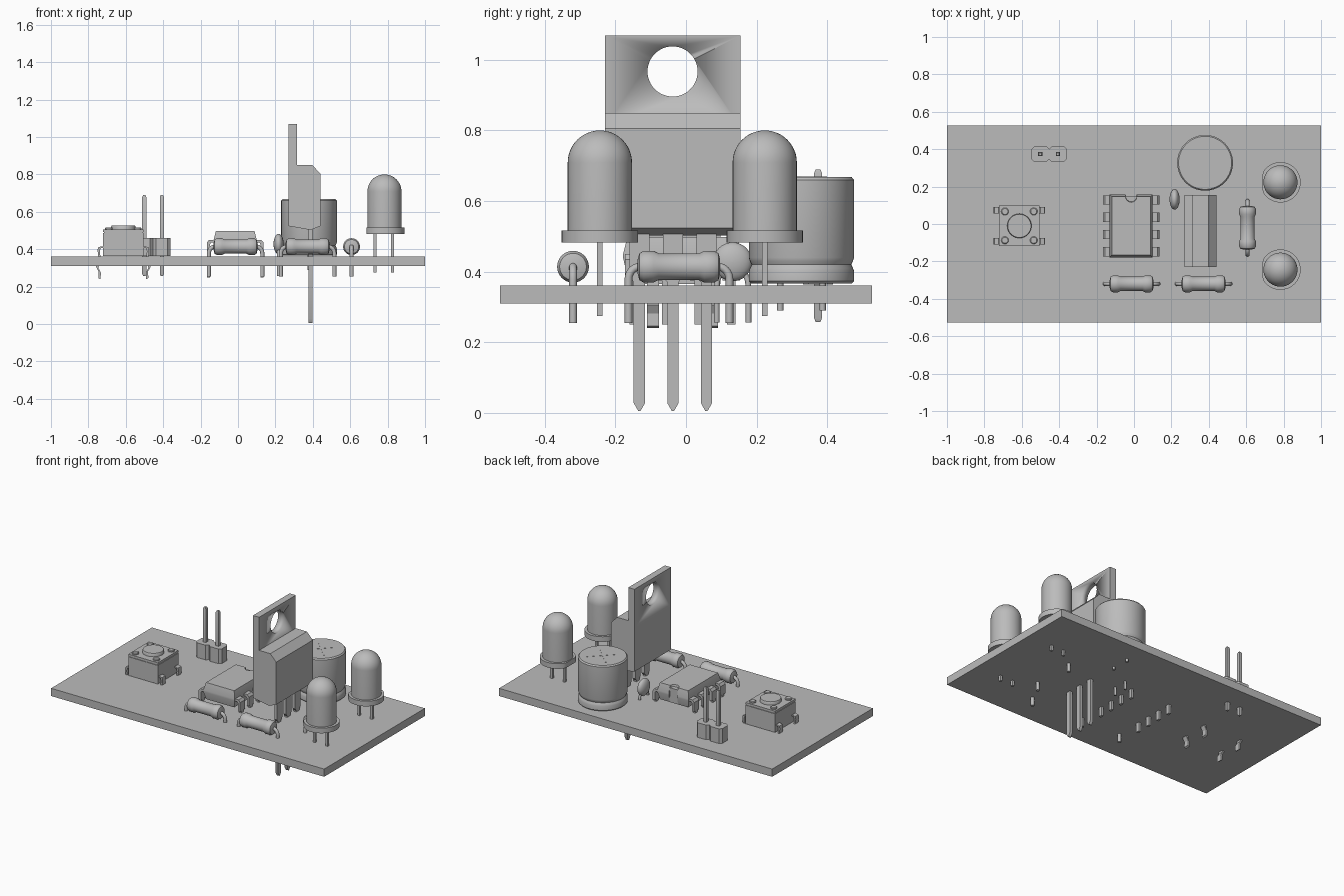
import bpy, bmesh, math
from mathutils import Vector, Matrix

if "Cube" in bpy.data.objects:
    bpy.data.objects.remove(bpy.data.objects["Cube"])

grey = bpy.data.materials.new("plain grey")
grey.use_nodes = True
grey.diffuse_color = (0.5, 0.5, 0.5, 1)
grey.node_tree.nodes["Principled BSDF"].inputs["Base Color"].default_value = (0.5, 0.5, 0.5, 1)

TOP = 0.361      # board upper surface
AXES = {"x": Matrix.Rotation(math.pi / 2, 4, "Y"), "y": Matrix.Rotation(-math.pi / 2, 4, "X"),
        "z": Matrix.Identity(4)}


def finish(name, bm):
    bmesh.ops.recalc_face_normals(bm, faces=bm.faces)
    mesh = bpy.data.meshes.new(name)
    bm.to_mesh(mesh)
    bm.free()
    mesh.materials.append(grey)
    obj = bpy.data.objects.new(name, mesh)
    bpy.context.collection.objects.link(obj)
    bpy.ops.object.select_all(action="DESELECT")
    obj.select_set(True)
    bpy.context.view_layer.objects.active = obj
    bpy.ops.object.shade_smooth_by_angle(angle=math.radians(32))
    return obj


def loft(name, rings):
    """Skin a list of equal-length point rings and cap both ends."""
    bm = bmesh.new()
    loops = [[bm.verts.new(p) for p in ring] for ring in rings]
    for a, b in zip(loops, loops[1:]):
        for i in range(len(a)):
            j = (i + 1) % len(a)
            bm.faces.new((a[i], a[j], b[j], b[i]))
    bm.faces.new(loops[0])
    bm.faces.new(loops[-1])
    return finish(name, bm)


def box(name, x, y, z):
    rect = [(x[0], y[0]), (x[1], y[0]), (x[1], y[1]), (x[0], y[1])]
    return loft(name, [[(*p, h) for p in rect] for h in z])


def lathe(name, profile, at, axis="z", sides=40):
    """Revolve (radius, height) pairs about an axis."""
    turn = Matrix.Translation(at) @ AXES[axis]
    ring = [2 * math.pi * i / sides for i in range(sides)]
    return loft(name, [[turn @ Vector((r * math.cos(a), r * math.sin(a), h)) for a in ring]
                       for r, h in profile])


def plate(name, outline, y):
    """Extrude an x-z outline between two y values."""
    return loft(name, [[(px, d, pz) for px, pz in outline] for d in y])


def pin(name, x, y, low, high, w=0.011):
    """Square pin with tapered tips."""
    def ring(s, z):
        return [(x + i * s, y + j * s, z) for i, j in ((-1, -1), (1, -1), (1, 1), (-1, 1))]
    t = w * 0.6
    return loft(name, [ring(t, low), ring(w, low + w), ring(w, high - w), ring(t, high)])


def wire(name, path, radius=0.011, sides=12):
    """Round wire swept along a path."""
    pts = [Vector(p) for p in path]
    rings = []
    for i, p in enumerate(pts):
        d = (pts[min(i + 1, len(pts) - 1)] - pts[max(i - 1, 0)]).normalized()
        q = d.to_track_quat("Z", "Y") if abs(d.z) < 0 else Vector((0, 0, -1)).rotation_difference(d)
        rings.append([p + q @ Vector((radius * math.cos(a), radius * math.sin(a), 0))
                      for a in (2 * math.pi * k / sides for k in range(sides))])
    return loft(name, rings)


# Circuit board
box("circuit_board", (-1, 1), (-0.527, 0.527), (0.31, TOP))

# Lamps: domed body, flange with a flat side, two legs
for n, y in enumerate((-0.244, 0.223)):
    x, r = 0.783, 0.091
    dome = [(max(r * math.cos(t), 0.001), 0.709 + r * math.sin(t))
            for t in (math.pi / 2 * i / 12 for i in range(13))]
    lathe(f"lamp_body_{n}", [(r, 0.5)] + dome, (x, y, 0))
    rim = [(max(0.108 * math.cos(a), -0.095), 0.108 * math.sin(a))
           for a in (2 * math.pi * i / 48 for i in range(48))]
    loft(f"lamp_flange_{n}", [[(x + a, y + b, z) for a, b in rim] for z in (0.482, 0.516)])
    for s in (-1, 1):
        lx = x - 0.004 + s * 0.046
        box(f"lamp_leg_{n}", (lx - 0.008, lx + 0.008), (y - 0.008, y + 0.008), (0.275, 0.49))

# Voltage regulator: chamfered body, tab with hole, three pointed pins
plate("regulator_body", [(0.27, 0.524), (0.39, 0.503), (0.44, 0.524), (0.44, 0.805),
                         (0.397, 0.85), (0.27, 0.85)], (-0.229, 0.154))
tab = box("regulator_tab", (0.27, 0.315), (-0.229, 0.154), (0.81, 1.069))
cutter = lathe("hole_cutter", [(0.071, -0.1), (0.071, 0.1)], (0.29, -0.038, 0.967), "x", 48)
cutter.hide_render = True
cut = tab.modifiers.new("hole", "BOOLEAN")
cut.operation, cut.object, cut.solver = "DIFFERENCE", cutter, "EXACT"
bpy.context.view_layer.objects.active = tab
bpy.ops.object.modifier_apply(modifier="hole")
bpy.data.objects.remove(cutter)
for y in (-0.132, -0.037, 0.058):
    outline = [(0.003, 0.005), (0.016, 0.028), (0.016, 0.37), (0.028, 0.385), (0.028, 0.52)]
    loft("regulator_pin", [[(0.378, y - w, z), (0.398, y - w, z), (0.398, y + w, z), (0.378, y + w, z)]
                           for w, z in outline])

# Electrolytic capacitor: can with crimped groove, vent cross, two legs
cx, cy = 0.38, 0.327
lathe("can_body", [(0.143, 0.367), (0.149, 0.373), (0.149, 0.402), (0.146, 0.41), (0.141, 0.42),
                   (0.146, 0.43), (0.149, 0.44), (0.149, 0.66), (0.142, 0.668)], (cx, cy, 0), sides=56)
for turn in (45, 135):
    vent = box("can_vent", (-0.1, 0.1), (-0.003, 0.003), (0, 0.002))
    vent.matrix_world = Matrix.Translation((cx, cy, 0.667)) @ Matrix.Rotation(math.radians(turn), 4, "Z")
for s in (-1, 1):
    lathe("can_leg", [(0.009, 0.3), (0.009, 0.38)], (cx, cy + s * 0.06, -0.01), sides=12)

# Resistors: bulged body with two bent leads
profile = [(0.02, -0.117), (0.038, -0.112), (0.045, -0.1), (0.045, -0.072), (0.038, -0.058)]
profile += [(r, -h) for r, h in reversed(profile)]
for n, (x, y, axis) in enumerate(((-0.013, -0.32, "x"), (0.372, -0.32, "x"), (0.607, -0.02, "y"))):
    centre = Vector((x, y, 0.414))
    lathe(f"resistor_body_{n}", profile, centre, axis, 32)
    along = Vector((1, 0, 0)) if axis == "x" else Vector((0, 1, 0))
    for s in (-1, 1):
        bend = [(0.11 + 0.033 * math.sin(t), -0.036 * (1 - math.cos(t)))
                for t in (math.pi / 2 * i / 8 for i in range(9))]
        wire(f"resistor_lead_{n}", [centre + along * s * a + Vector((0, 0, b))
                                    for a, b in [(0.1, 0)] + bend + [(0.143, -0.159)]])

# Ceramic capacitor: lens-shaped bead on two wires
bead = [(max(0.055 * math.cos(t), 0.001), 0.027 * math.sin(t))
        for t in (math.pi * (i / 16 - 0.5) for i in range(17))]
lathe("ceramic_bead", bead, (0.217, 0.132, 0.428), "x", 32)
for s in (-1, 1):
    wire("ceramic_lead", [(0.217, 0.132 + s * a, z)
                          for a, z in ((0.025, 0.42), (0.043, 0.375), (0.045, 0.35), (0.045, 0.256))], 0.008)

# Chip: tapered body with end notch and eight bent pins
mx, my = -0.015, -0.01


def chip_ring(inset, z):
    w, d = 0.115 - inset, 0.168 - inset
    notch = [(0.03 * math.cos(t), d - 0.03 * math.sin(t)) for t in (math.pi * i / 8 for i in range(9))]
    return [(mx + a, my + b, z) for a, b in [(-w, -d), (w, -d), (w, d)] + notch + [(-w, d)]]


loft("chip_body", [chip_ring(0.012, 0.388), chip_ring(0, 0.438), chip_ring(0, 0.45), chip_ring(0.012, 0.498)])
box("chip_notch_floor", (mx - 0.03, mx + 0.03), (my + 0.12, my + 0.16), (0.39, 0.485))
for s in (-1, 1):
    for k in range(4):
        y = my + (k - 1.5) * 0.092
        upper = [(0.1, 0.435), (0.13, 0.435), (0.136, 0.425), (0.136, 0.375),
                 (0.152, 0.375), (0.152, 0.435), (0.14, 0.45), (0.1, 0.45)]
        plate("chip_pin_shoulder", [(mx + s * a, z) for a, z in upper], (y - 0.025, y + 0.025))
        lower = [(0.136, 0.38), (0.136, 0.25), (0.152, 0.25), (0.152, 0.38)]
        plate("chip_pin_tip", [(mx + s * a, z) for a, z in lower], (y - 0.012, y + 0.012))

# Push button: case, cover, corner pegs, plunger, four kinked legs
bx, by = -0.613, -0.01
box("button_case", (bx - 0.108, bx + 0.108), (by - 0.108, by + 0.108), (0.365, 0.488))
box("button_cover", (bx - 0.108, bx + 0.108), (by - 0.108, by + 0.108), (0.492, 0.506))
box("button_seam", (bx - 0.104, bx + 0.104), (by - 0.104, by + 0.104), (0.486, 0.494))
lathe("button_plunger", [(0.065, 0.5), (0.065, 0.522), (0.062, 0.527)], (bx, by, 0))
for sx in (-1, 1):
    for sy in (-1, 1):
        lathe("button_peg", [(0.02, 0.5), (0.02, 0.513), (0.016, 0.517)],
              (bx + sx * 0.077, by + sy * 0.077, 0), sides=20)
        path = [(0.1, 0.41), (0.122, 0.405), (0.126, 0.39), (0.12, 0.34), (0.134, 0.3), (0.12, 0.275), (0.122, 0.24)]
        outline = path + [(a + 0.012, z + 0.006) for a, z in reversed(path)]
        y = by + sy * 0.083
        plate("button_leg", [(bx + sx * a, z) for a, z in outline], (y - 0.017, y + 0.017))

# Two-pin header: chamfered blocks with square pins
for x in (-0.501, -0.407):
    c, h, d = 0.016, 0.047, 0.043
    shape = [(-h, c - d), (c - h, -d), (h - c, -d), (h, c - d), (h, d - c), (h - c, d), (c - h, d), (-h, d - c)]
    loft("header_block", [[(x + a, 0.374 + b, z) for a, b in shape] for z in (0.363, 0.46)])
    pin("header_pin", x, 0.374, 0.257, 0.69)
